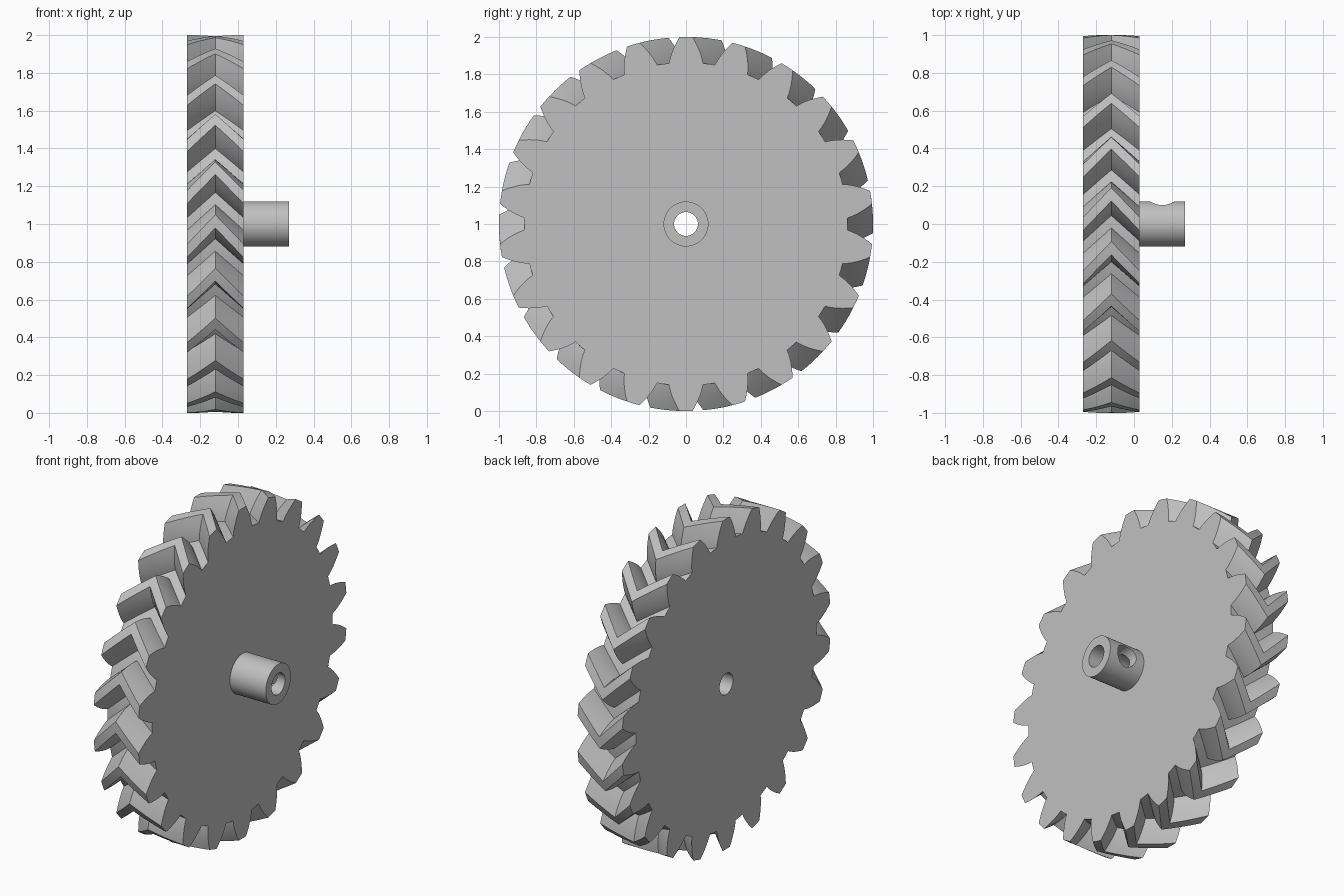
import bpy
import bmesh
from math import pi, sin, cos, tan, acos, radians
from mathutils import Matrix

if "Cube" in bpy.data.objects:
    bpy.data.objects.remove(bpy.data.objects["Cube"], do_unlink=True)

TEETH = 22
TIP_R, PITCH_R, ROOT_R, BASE_R = 1.0, 0.94, 0.864, 0.836
X_LEFT, X_RIGHT = -0.27, 0.03
HALF = (X_RIGHT - X_LEFT) / 2
TWIST = -radians(9.0)      # rotation of the chevron apex against the rims
SLICES = 8

grey = bpy.data.materials.new("plain grey")
grey.use_nodes = True
grey.diffuse_color = (0.53, 0.53, 0.53, 1)
grey.node_tree.nodes["Principled BSDF"].inputs["Base Color"].default_value = grey.diffuse_color


def add_object(name, bm):
    bmesh.ops.recalc_face_normals(bm, faces=bm.faces[:])
    mesh = bpy.data.meshes.new(name)
    bm.to_mesh(mesh)
    bm.free()
    obj = bpy.data.objects.new(name, mesh)
    mesh.materials.append(grey)
    bpy.context.collection.objects.link(obj)
    return obj


def cylinder(name, radius, start, end, axis, centre):
    """Cylinder between two positions along the X or Y axis."""
    turn = Matrix.Rotation(pi / 2, 4, "Y" if axis == "X" else "X")
    offset = [*centre]
    offset["XY".index(axis)] = (start + end) / 2
    bm = bmesh.new()
    bmesh.ops.create_cone(bm, cap_ends=True, segments=48, radius1=radius,
                          radius2=radius, depth=end - start,
                          matrix=Matrix.Translation(offset) @ turn)
    return add_object(name, bm)


def involute(r):
    a = acos(BASE_R / r)
    return tan(a) - a


def tooth_half_angle(r):
    return pi / (2 * TEETH) + involute(PITCH_R) - involute(r)


def gear_outline():
    """Radius and angle of each point round the toothed rim."""
    steps = 6
    radii = [ROOT_R + (TIP_R - ROOT_R) * i / steps for i in range(steps + 1)]
    tooth = [(r, -tooth_half_angle(r)) for r in radii]
    tooth += [(TIP_R, 0)]
    tooth += [(r, tooth_half_angle(r)) for r in reversed(radii)]
    # Close each valley with a point at its middle
    tooth += [(ROOT_R, pi / TEETH)]
    return [(r, a + (k + 0.5) * 2 * pi / TEETH) for k in range(TEETH) for r, a in tooth]


# Herringbone wheel: the outline is swept across the width, twisting out and back
outline = gear_outline()
bm = bmesh.new()
rings = []
for i in range(SLICES + 1):
    x = X_LEFT + 2 * HALF * i / SLICES
    turn = TWIST * (1 - abs(2 * i / SLICES - 1))
    rings.append([bm.verts.new((x, r * cos(a + turn), 1 + r * sin(a + turn)))
                  for r, a in outline])
for low, high in zip(rings, rings[1:]):
    for j in range(len(low)):
        bm.faces.new((low[j - 1], low[j], high[j], high[j - 1]))
bm.faces.new(rings[0])
bm.faces.new(rings[-1])
wheel = add_object("herringbone_wheel", bm)

# Hub with a set screw hole on its back
hub = cylinder("hub", 0.12, X_RIGHT, 0.27, "X", (0, 0, 1))
bore = cylinder("bore_cutter", 0.064, -0.5, 0.5, "X", (0, 0, 1))
screw = cylinder("screw_hole_cutter", 0.066, 0, 0.3, "Y", (0.15, 0, 1))

for part, cutters in ((wheel, [bore]), (hub, [bore, screw])):
    bpy.ops.object.select_all(action="DESELECT")
    part.select_set(True)
    bpy.context.view_layer.objects.active = part
    for cutter in cutters:
        mod = part.modifiers.new(cutter.name, "BOOLEAN")
        mod.operation = "DIFFERENCE"
        mod.solver = "EXACT"
        mod.object = cutter
        bpy.ops.object.modifier_apply(modifier=mod.name)
    bpy.ops.object.shade_smooth_by_angle(angle=radians(25))

for cutter in (bore, screw):
    bpy.data.objects.remove(cutter, do_unlink=True)
